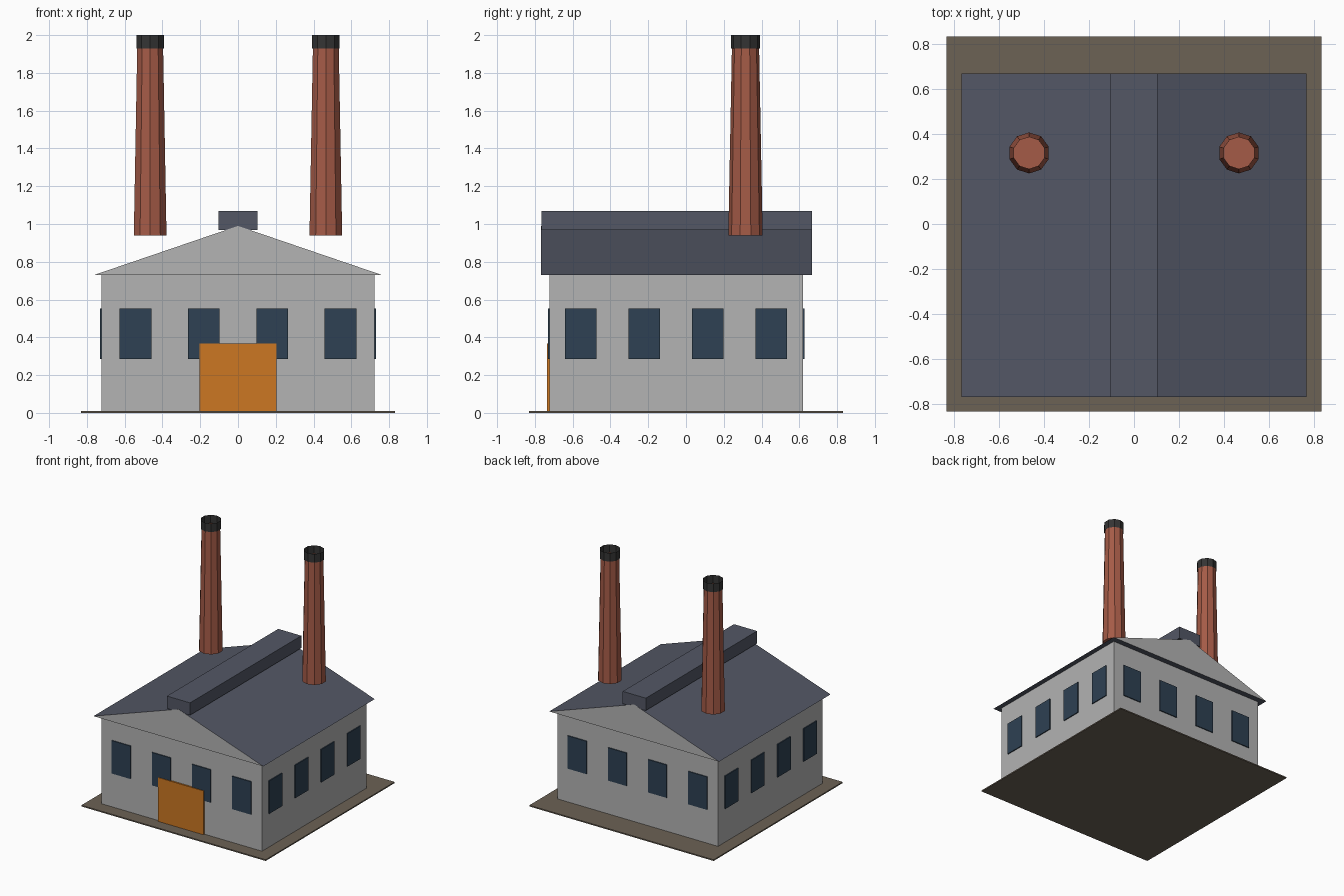
import bpy
import bmesh
from math import radians
from mathutils import Matrix

if "Cube" in bpy.data.objects:
    bpy.data.objects.remove(bpy.data.objects["Cube"], do_unlink=True)


def material(name, code):
    """Flat material from a hex colour, converted to linear."""
    rgb = [int(code[i:i + 2], 16) / 255 for i in (0, 2, 4)]
    colour = [((c + 0.055) / 1.055) ** 2.4 for c in rgb] + [1]
    mat = bpy.data.materials.new(name)
    mat.use_nodes = True
    mat.diffuse_color = colour
    bsdf = mat.node_tree.nodes["Principled BSDF"]
    bsdf.inputs["Base Color"].default_value = colour
    bsdf.inputs["Roughness"].default_value = 0.9
    return mat


wall_grey = material("wall grey", "b3b3b3")
slate = material("roof slate", "535765")
glass = material("window blue", "2e4153")
orange = material("door orange", "cc7722")
brick = material("chimney brick", "a55b47")
soot = material("chimney cap black", "343434")
earth = material("ground brown", "6c6255")


def add_object(name, bm, *mats):
    mesh = bpy.data.meshes.new(name)
    bm.to_mesh(mesh)
    bm.free()
    for mat in mats:
        mesh.materials.append(mat)
    obj = bpy.data.objects.new(name, mesh)
    bpy.context.collection.objects.link(obj)
    return obj


def box(name, x, y, z, mat):
    """Box from (min, max) ranges."""
    bm = bmesh.new()
    bmesh.ops.create_cube(bm, size=1)
    for v in bm.verts:
        v.co = [r[0] if c < 0 else r[1] for c, r in zip(v.co, (x, y, z))]
    return add_object(name, bm, mat)


def tube(name, x, y, z, r_low, r_high, closed, mat):
    """Ten-sided tapered cylinder between two heights."""
    bm = bmesh.new()
    bmesh.ops.create_cone(bm, cap_ends=closed, segments=10, radius1=r_low,
                          radius2=r_high, depth=z[1] - z[0],
                          matrix=Matrix.Translation((x, y, sum(z) / 2)))
    # Keep a corner pointing along y
    if max(v.co.y for v in bm.verts) - y < r_low * 0.99:
        bmesh.ops.rotate(bm, verts=bm.verts, cent=(x, y, 0),
                         matrix=Matrix.Rotation(radians(18), 3, "Z"))
    return add_object(name, bm, mat)


# Ground plate and main hall
HALF, FRONT, BACK = 0.723, -0.723, 0.62
box("ground_plate", (-0.83, 0.83), (-0.83, 0.83), (0, 0.01), earth)
box("walls", (-HALF, HALF), (FRONT, BACK), (0.004, 0.73), wall_grey)

# Roof prism: slate slopes and underside, grey gables
bm = bmesh.new()
profile = [(-0.765, 0.729), (0.765, 0.729), (0, 0.99)]
face = bm.faces.new([bm.verts.new((x, -0.767, z)) for x, z in profile])
ext = bmesh.ops.extrude_face_region(bm, geom=[face], use_keep_orig=True)
bmesh.ops.translate(bm, vec=(0, 1.434, 0),
                    verts=[g for g in ext["geom"] if isinstance(g, bmesh.types.BMVert)])
bmesh.ops.recalc_face_normals(bm, faces=bm.faces)
for f in bm.faces:
    f.material_index = 1 if abs(f.normal.y) > 0.9 else 0
add_object("roof", bm, slate, wall_grey)

# Ridge vent, its ends just behind the gables
box("ridge_vent", (-0.104, 0.104), (-0.766, 0.666), (0.968, 1.069), slate)

# Windows: four on every side
W, Z, OUT = 0.084, (0.285, 0.553), 0.008
for i in range(4):
    cx = -0.543 + i * 0.362
    cy = -0.557 + i * 0.336
    box(f"front_window_{i}", (cx - W, cx + W), (FRONT - OUT, FRONT), Z, glass)
    box(f"back_window_{i}", (cx - W, cx + W), (BACK, BACK + OUT), Z, glass)
    box(f"left_window_{i}", (HALF, HALF + OUT), (cy - W, cy + W), Z, glass)
    box(f"right_window_{i}", (-HALF - OUT, -HALF), (cy - W, cy + W), Z, glass)

# Loading door
box("door", (-0.204, 0.204), (-0.736, FRONT), (0.002, 0.367), orange)

# Chimneys with open sooty collars
for side, sx in (("left", 1), ("right", -1)):
    tube(f"{side}_chimney", sx * 0.465, 0.315, (0.94, 1.935), 0.091, 0.072, True, brick)
    tube(f"{side}_chimney_cap", sx * 0.465, 0.315, (1.93, 2.0), 0.077, 0.077, False, soot)
